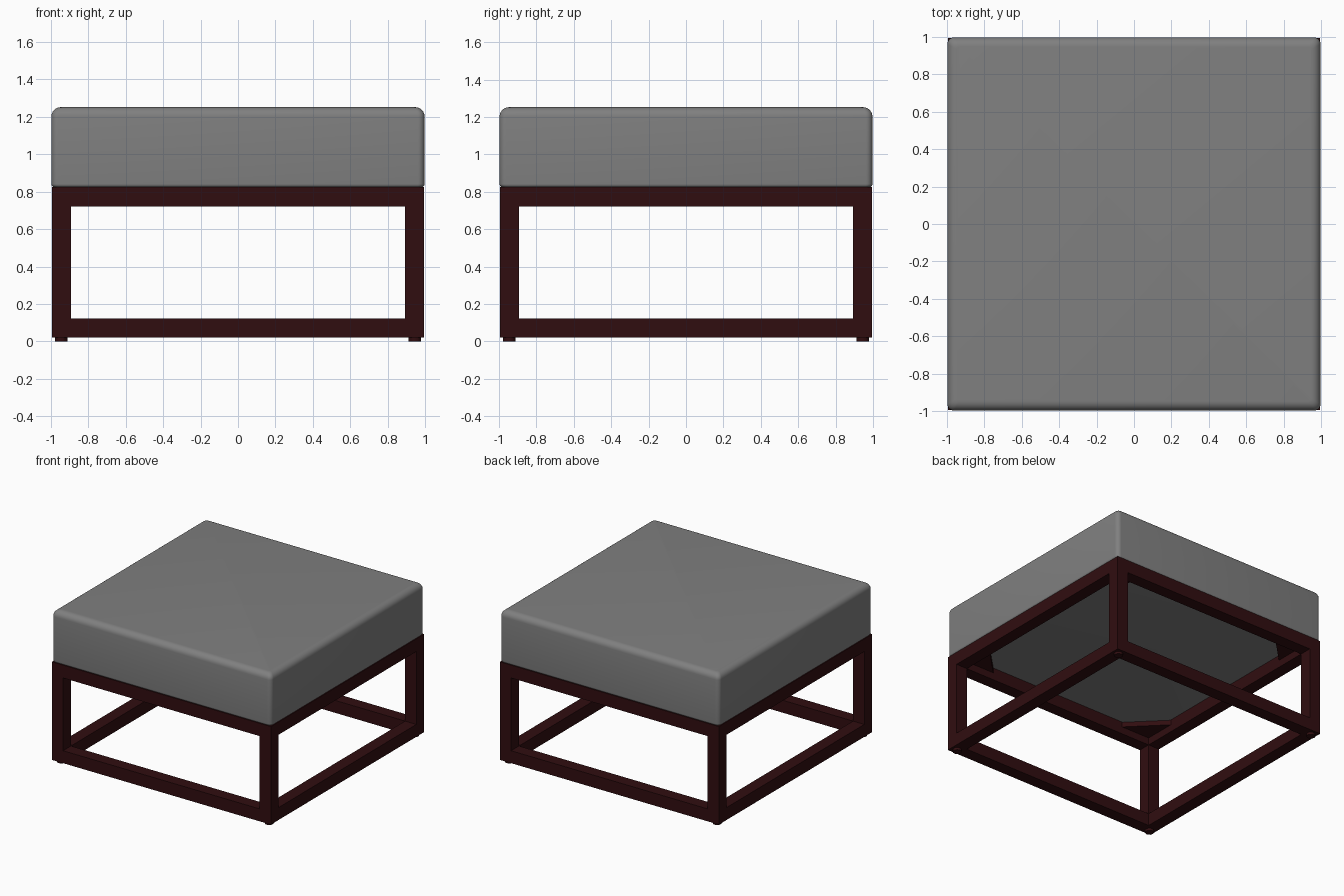
import bpy, bmesh, math

if "Cube" in bpy.data.objects:
    bpy.data.objects.remove(bpy.data.objects["Cube"])


def material(name, rgb):
    m = bpy.data.materials.new(name)
    m.diffuse_color = (*rgb, 1)
    m.use_nodes = True
    m.node_tree.nodes["Principled BSDF"].inputs["Base Color"].default_value = m.diffuse_color
    return m


wood = material("dark red wood", (0.03, 0.004, 0.005))
fabric = material("grey fabric", (0.215, 0.215, 0.215))


def finish(name, bm, mat):
    bmesh.ops.recalc_face_normals(bm, faces=bm.faces)
    me = bpy.data.meshes.new(name)
    bm.to_mesh(me)
    bm.free()
    me.materials.append(mat)
    ob = bpy.data.objects.new(name, me)
    bpy.context.collection.objects.link(ob)
    return ob


def box(name, lo, hi, mat):
    bm = bmesh.new()
    bmesh.ops.create_cube(bm, size=1)
    for v in bm.verts:
        v.co = [lo[i] + (v.co[i] + 0.5) * (hi[i] - lo[i]) for i in range(3)]
    return finish(name, bm, mat)


def prism(name, pts, z0, z1, mat):
    bm = bmesh.new()
    f = bm.faces.new([bm.verts.new((x, y, z0)) for x, y in pts])
    ext = bmesh.ops.extrude_face_region(bm, geom=[f])
    for v in ext["geom"]:
        if isinstance(v, bmesh.types.BMVert):
            v.co.z = z1
    return finish(name, bm, mat)


OUT, INN = 0.995, 0.893      # outer and inner faces of the frame
BOT, TOP = 0.02, 0.825

# Legs, foot pads and corner braces
for sx, side in ((-1, "left"), (1, "right")):
    for sy, end in ((-1, "front"), (1, "back")):
        xs = sorted((sx * INN, sx * OUT))
        ys = sorted((sy * INN, sy * OUT))
        tag = f"{end}_{side}"
        box(f"{tag}_leg", (xs[0], ys[0], BOT), (xs[1], ys[1], TOP), wood)
        ring = [(sx * 0.945 + 0.033 * math.cos(a * math.tau / 24),
                 sy * 0.945 + 0.033 * math.sin(a * math.tau / 24)) for a in range(24)]
        prism(f"{tag}_foot_pad", ring, 0, BOT, wood)
        cut = INN - 0.26
        prism(f"{tag}_corner_brace",
              [(sx * INN, sy * INN), (sx * cut, sy * INN), (sx * INN, sy * cut)],
              0.78, 0.82, wood)

# Rails: upper and lower ring
for level, z0, z1 in (("lower", BOT, 0.122), ("upper", 0.72, TOP)):
    for s, n in ((-1, 0), (1, 1)):
        a, b = sorted((s * INN, s * OUT))
        box(f"{level}_{('front', 'back')[n]}_rail", (-INN, a, z0), (INN, b, z1), wood)
        box(f"{level}_{('left', 'right')[n]}_rail", (a, -INN, z0), (b, INN, z1), wood)

# Cushion: rounded-square rings stacked along a soft edge profile
N = 6
profile = []                 # (half width, z)
for i in range(N + 1):
    t = i / N * math.pi / 2
    profile.append((0.977 + 0.02 * math.sin(t), 0.842 - 0.02 * math.cos(t)))
for i in range(N + 1):
    t = i / N * math.pi / 2
    profile.append((0.947 + 0.05 * math.cos(t), 1.202 + 0.05 * math.sin(t)))

bm = bmesh.new()
rings = []
for h, z in profile:
    r = 0.035 - (0.997 - h) * 0.4
    ring = []
    for q in range(4):
        mid = math.pi / 4 + q * math.pi / 2
        cx = math.copysign(h - r, math.cos(mid))
        cy = math.copysign(h - r, math.sin(mid))
        for k in range(N + 1):
            a = q * math.pi / 2 + k / N * math.pi / 2
            ring.append(bm.verts.new((cx + r * math.cos(a), cy + r * math.sin(a), z)))
    rings.append(ring)
for lo, hi in zip(rings, rings[1:]):
    for i in range(len(lo)):
        j = (i + 1) % len(lo)
        bm.faces.new((lo[i], lo[j], hi[j], hi[i]))
bm.faces.new(rings[0])
bm.faces.new(rings[-1])
cushion = finish("seat_cushion", bm, fabric)
bpy.context.view_layer.objects.active = cushion
cushion.select_set(True)
bpy.ops.object.shade_smooth_by_angle(angle=math.radians(40))
